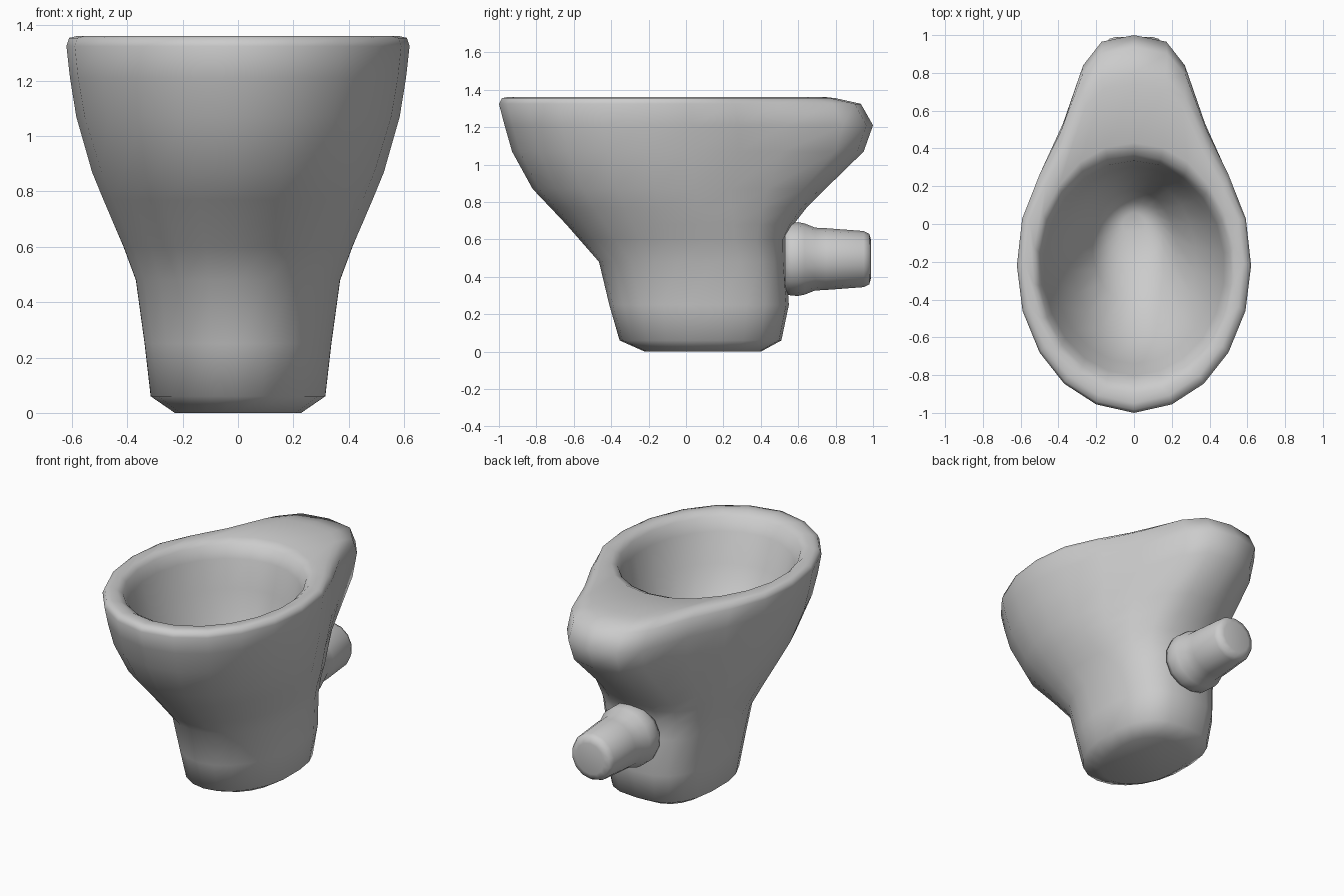
import bpy, bmesh, math

if "Cube" in bpy.data.objects:
    bpy.data.objects.remove(bpy.data.objects["Cube"])

# Half outline of the rim seen from above (front to back), with a narrow tail
RIM = [(0, -1), (.2, -.955), (.37, -.845), (.5, -.68), (.59, -.46), (.62, -.22),
       (.592, .03), (.5, .28), (.385, .53), (.275, .84), (.175, .965), (0, 1)]
N = len(RIM) - 1


def section(z, front, back, width, tail, power=1.0):
    """Closed ring mixing an oval (tail=0) with the rim outline (tail=1).
    power below 1 squares off the back half of the oval."""
    half = []
    mid, ry = (front + back) / 2, (back - front) / 2
    for i, (rx, ry0) in enumerate(RIM):
        a = math.pi * i / N
        s, c = abs(math.sin(a)), math.cos(a)
        p = 1.0 if c > 0 else power
        ox = width * (s ** p if 0 < i < N else 0)
        oy = mid - ry * math.copysign(abs(c) ** p, c)
        tx = rx / .62 * width
        ty = ry0 * (-front if ry0 < 0 else back)
        half.append((ox + (tx - ox) * tail, oy + (ty - oy) * tail, z))
    return half + [(-x, y, z) for x, y, z in reversed(half[1:-1])]


def loft(name, rings):
    """Skin a list of closed rings and cap both ends."""
    bm = bmesh.new()
    loops = [[bm.verts.new(p) for p in r] for r in rings]
    for a, b in zip(loops, loops[1:]):
        n = len(a)
        for i in range(n):
            j = (i + 1) % n
            bm.faces.new((a[i], a[j], b[j], b[i]))
    bm.faces.new(loops[0][::-1])
    bm.faces.new(loops[-1])
    bmesh.ops.recalc_face_normals(bm, faces=bm.faces)
    mesh = bpy.data.meshes.new(name)
    bm.to_mesh(mesh)
    bm.free()
    mesh.polygons.foreach_set("use_smooth", [True] * len(mesh.polygons))
    ob = bpy.data.objects.new(name, mesh)
    bpy.context.collection.objects.link(ob)
    return ob


# Pedestal and outer bowl: z, front y, back y, half width, tail, squareness
outer = [
    (0, -.22, .40, .23, 0, .75),
    (.06, -.355, .51, .318, 0, .72),
    (.25, -.41, .55, .34, 0, .72),
    (.48, -.465, .535, .372, 0, .75),
    (.60, -.57, .535, .417, 0, .78),
    (.68, -.64, .575, .452, .08, .82),
    (.77, -.725, .645, .49, .25, .9),
    (.87, -.82, .745, .53, .5, 1),
    (1.07, -.93, .95, .585, .88, 1),
    (1.21, -.97, 1.0, .607, 1, 1),
    (1.325, -1.0, .935, .62, 1, 1),
    (1.355, -.985, .80, .61, 1, 1),
    (1.362, -.95, .74, .58, 1, 1),
]
# Basin: lowest point sits towards the back
inner = [
    (1.362, -.90, .43, .535, .1, 1),
    (1.335, -.85, .37, .505, 0, 1),
    (1.26, -.80, .335, .48, 0, 1),
    (1.08, -.74, .305, .43, 0, 1),
    (.88, -.62, .25, .33, 0, 1),
    (.70, -.42, .18, .22, 0, 1),
    (.58, -.20, .12, .15, 0, 1),
    (.55, -.06, .06, .06, 0, 1),
]
loft("toilet_bowl", [section(*r) for r in outer + inner])

# Waste pipe at the back: y, radius
pipe = [(.528, .185), (.56, .195), (.60, .197), (.635, .19), (.69, .168),
        (.75, .165), (.95, .15), (.98, .135), (.99, .10)]
SIDES = 14
loft("waste_pipe", [[(r * math.sin(2 * math.pi * i / SIDES), y,
                      .495 + r * math.cos(2 * math.pi * i / SIDES))
                     for i in range(SIDES)] for y, r in pipe])
